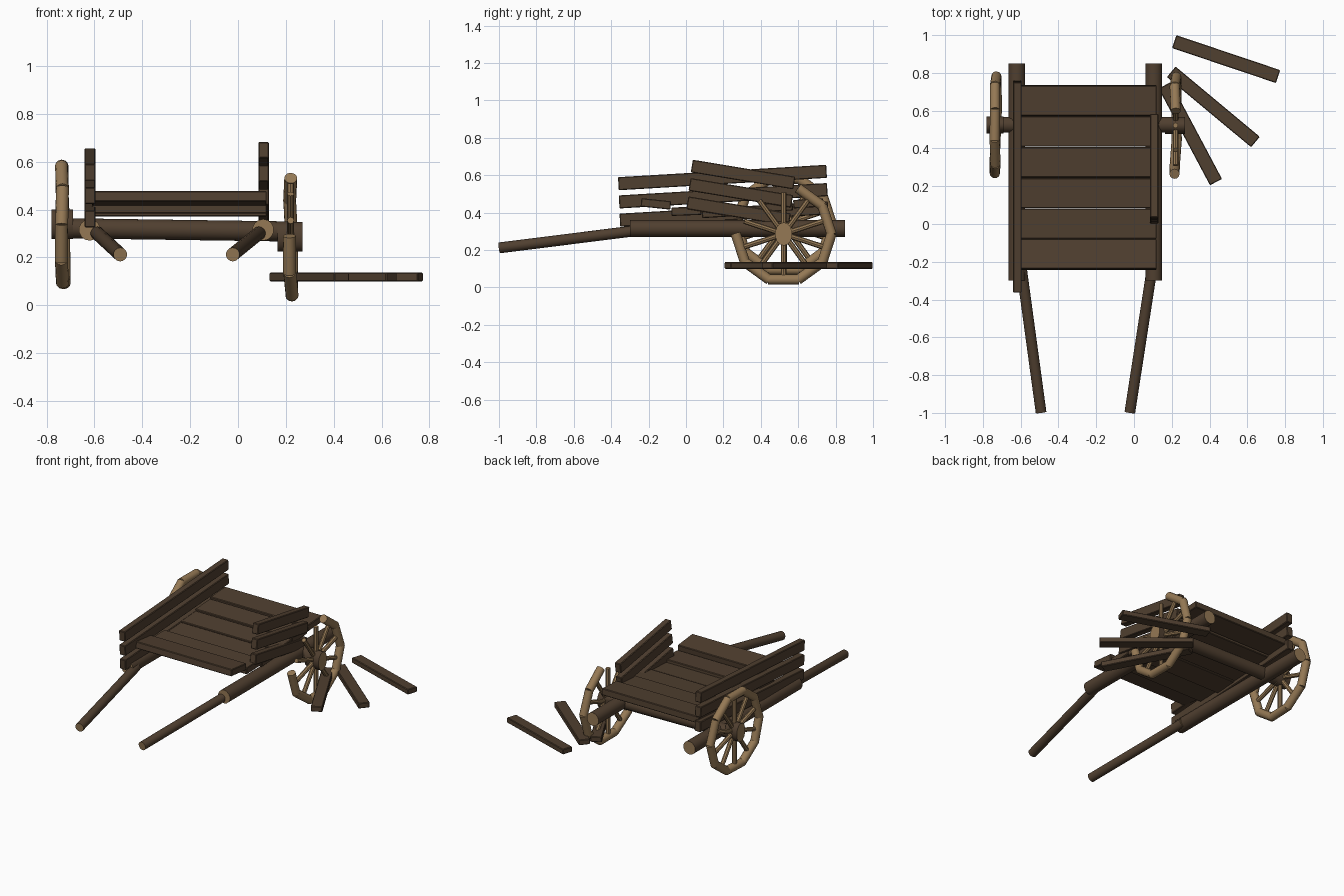
import bpy, math, random
from mathutils import Vector

if "Cube" in bpy.data.objects:
    bpy.data.objects.remove(bpy.data.objects["Cube"])

random.seed(4)


def material(name, rgb):
    m = bpy.data.materials.new(name)
    m.diffuse_color = (*rgb, 1)
    m.use_nodes = True
    m.node_tree.nodes["Principled BSDF"].inputs["Base Color"].default_value = m.diffuse_color
    return m


DARK = material("dark_wood", (0.080, 0.050, 0.029))
TAN = material("tan_wood", (0.300, 0.190, 0.090))


def plank(name, loc, size, rot=(0, 0, 0)):
    """Box with lightly bevelled edges; rot in degrees."""
    bpy.ops.mesh.primitive_cube_add(size=1, location=loc,
                                    rotation=[math.radians(a) for a in rot])
    o = bpy.context.object
    o.name = name
    o.scale = size
    bpy.ops.object.transform_apply(location=False, rotation=False, scale=True)
    b = o.modifiers.new("bevel", 'BEVEL')
    b.width, b.segments = 0.004, 1
    o.data.materials.append(DARK)
    return o


def pole(name, a, b, r, side, cap, stretch=1.0, verts=14):
    """Round timber from a to b; cap colours the end grain."""
    a, b = Vector(a), Vector(b)
    d = b - a
    bpy.ops.mesh.primitive_cylinder_add(vertices=verts, radius=r, depth=d.length,
                                        location=(a + b) / 2)
    o = bpy.context.object
    o.name = name
    o.rotation_euler = d.to_track_quat('Z', 'Y').to_euler()
    o.scale.y = stretch
    bpy.ops.object.shade_smooth_by_angle(angle=math.radians(40))
    o.data.materials.append(side)
    o.data.materials.append(cap)
    for p in o.data.polygons:
        p.material_index = 1 if abs(p.normal.z) > 0.9 else 0
    return o


# Frame beams and pulling shafts
for side, x, x0, x1 in (("left", -0.62, -0.595, -0.492), ("right", 0.105, 0.095, -0.022)):
    pole(side + "_beam", (x, -0.30, 0.315), (x, 0.85, 0.315), 0.045, DARK, TAN)
    pole(side + "_shaft", (x0, -0.24, 0.307), (x1, -0.997, 0.212), 0.029, DARK, TAN)

# Axle
pole("axle", (-0.74, 0.525, 0.322), (0.23, 0.525, 0.308), 0.042, DARK, TAN)

# Bed boards: loose front board, the rest rising toward the back
bed = [(0.447, -6), (0.408, 2), (0.398, 3.4), (0.412, 3.4), (0.430, 3.4), (0.450, 3.4)]
for i, (z, tilt) in enumerate(bed):
    plank(f"bed_board_{i + 1}", (-0.245, -0.161 + i * 0.163, z),
          (0.73, 0.160, 0.045), (tilt, 0, 0))

# Side planks: long on the left, short and slipped on the right
for i in range(3):
    plank(f"left_side_plank_{i + 1}", (-0.618, 0.195 + 0.004 * (2 - i), 0.393 + 0.0975 * i),
          (0.045, 1.115, 0.070), (3.4, 0, 0))
    plank(f"right_side_plank_{i + 1}", (0.107, 0.281 + 0.012 * i, 0.408 + 0.098 * i),
          (0.044, 0.555, 0.068), (-9.4, 0, 0))

# Planks fallen beside the cart
for i, (x, y, a) in enumerate(((0.488, 0.873, -18.6), (0.420, 0.620, -39.8), (0.298, 0.478, -62))):
    plank(f"fallen_plank_{i + 1}", (x, y, 0.118), (0.58, 0.072, 0.036), (0, 0, a))


def wheel(side, x, y, z, missing, hub_x):
    """Ten rim pieces and ten spokes round an oval hub."""
    R = 0.257

    def at(deg, r, dx=0.0):
        t = math.radians(deg)
        return Vector((x + dx, y + r * math.cos(t), z + r * math.sin(t)))

    wob = [random.uniform(-0.007, 0.007) for _ in range(10)]
    for k in range(10):
        spoke_deg = 90 + 36 * k
        pole(f"{side}_spoke_{k + 1}", at(spoke_deg, 0.03), at(spoke_deg, 0.222),
             0.0145, TAN, TAN, verts=8)
        if k not in missing:
            a = at(spoke_deg - 18.8, R, wob[k])
            b = at(spoke_deg + 18.8, R, wob[(k + 1) % 10])
            pole(f"{side}_rim_piece_{k + 1}", a, b, 0.027, TAN, TAN, verts=12)
    pole(side + "_hub", (hub_x[0], y, z), (hub_x[1], y, z), 0.046, DARK, TAN,
         stretch=1.35)


wheel("left", -0.732, 0.525, 0.338, (), (-0.69, -0.78))
wheel("right", 0.220, 0.522, 0.286, (0, 1, 2), (0.165, 0.270))
